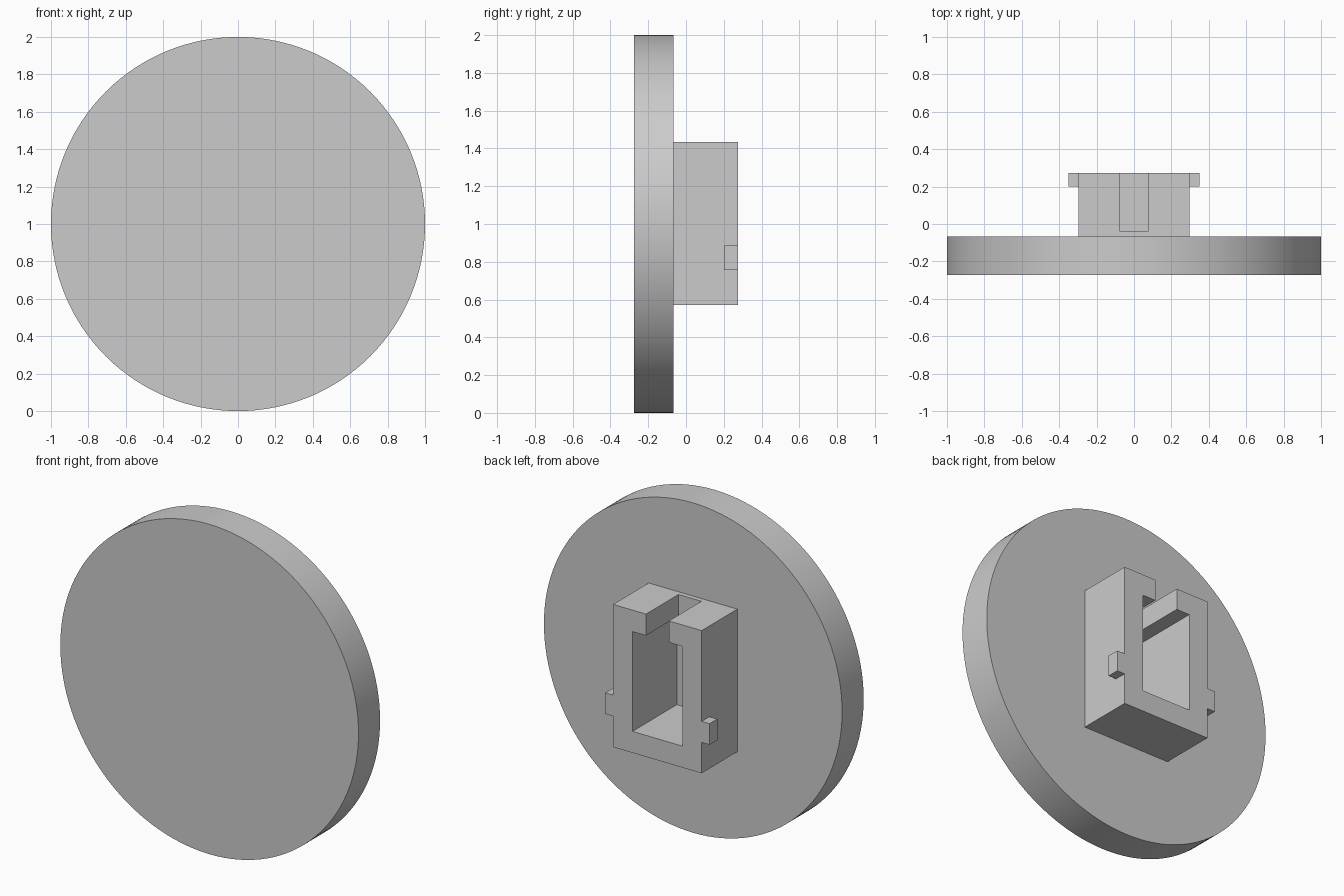
import bpy
import math

cube = bpy.data.objects.get("Cube")
if cube:
    bpy.data.objects.remove(cube, do_unlink=True)

grey = bpy.data.materials.new("plain grey")
grey.use_nodes = True
colour = (0.6, 0.6, 0.6, 1)
grey.diffuse_color = colour
grey.node_tree.nodes["Principled BSDF"].inputs["Base Color"].default_value = colour


def box(name, x, y, z):
    """Box from (min, max) ranges on each axis."""
    bpy.ops.mesh.primitive_cube_add(size=1, location=[sum(r) / 2 for r in (x, y, z)])
    ob = bpy.context.object
    ob.name = name
    ob.scale = [r[1] - r[0] for r in (x, y, z)]
    bpy.ops.object.transform_apply(location=True, rotation=True, scale=True)
    ob.data.materials.append(grey)
    return ob


def cut(target, cutter):
    """Subtract the cutter from the target and apply the result."""
    mod = target.modifiers.new("cut", 'BOOLEAN')
    mod.operation = 'DIFFERENCE'
    mod.solver = 'EXACT'
    mod.object = cutter
    bpy.context.view_layer.objects.active = target
    bpy.ops.object.modifier_apply(modifier=mod.name)


FRONT, PLATE_BACK, BACK = -0.274, -0.067, 0.274
TOP, BOTTOM = 1.435, 0.57
WALL = 0.13
HALF = 0.297

# Round plate
bpy.ops.mesh.primitive_cylinder_add(
    vertices=128, radius=1, depth=PLATE_BACK - FRONT,
    location=(0, (FRONT + PLATE_BACK) / 2, 1), rotation=(math.pi / 2, 0, 0))
plate = bpy.context.object
plate.name = "round_plate"
bpy.ops.object.transform_apply(location=True, rotation=True, scale=True)
plate.data.materials.append(grey)

# Clip housing on the back of the plate
housing = box("clip_housing", (-HALF, HALF), (PLATE_BACK, BACK), (BOTTOM, TOP))

# Pocket running into the plate, and the slot through the top wall
inner = HALF - WALL
pocket = box("pocket_cutter", (-inner, inner), (-0.15, BACK + 0.1), (BOTTOM + WALL, TOP - WALL))
slot = box("slot_cutter", (-0.077, 0.077), (-0.038, BACK + 0.1), (TOP - WALL - 0.1, TOP + 0.1))
cut(plate, pocket)
cut(housing, pocket)
cut(housing, slot)
for cutter in (pocket, slot):
    bpy.data.objects.remove(cutter, do_unlink=True)

# Side tabs
for side, name in ((1, "left_tab"), (-1, "right_tab")):
    box(name, sorted((side * HALF, side * 0.35)), (0.2, BACK), (0.757, 0.885))

# Smooth rim with sharp edges
bpy.ops.object.select_all(action='DESELECT')
plate.select_set(True)
bpy.context.view_layer.objects.active = plate
bpy.ops.object.shade_smooth_by_angle(angle=math.radians(30))
